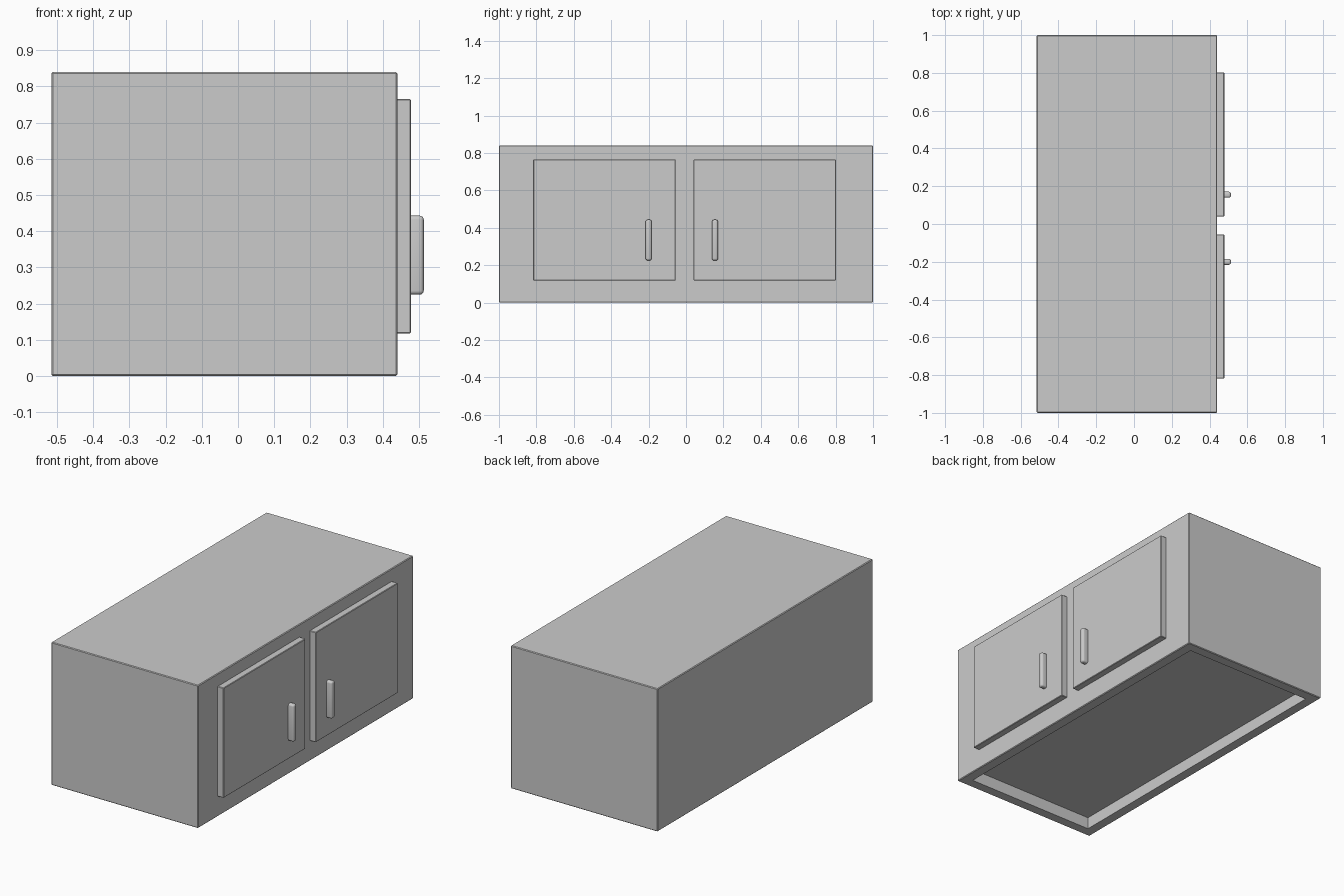
import bpy, bmesh
from mathutils import Vector

cube = bpy.data.objects.get("Cube")
if cube:
    bpy.data.objects.remove(cube, do_unlink=True)

grey = bpy.data.materials.new("light grey")
grey.use_nodes = True
colour = (0.6, 0.6, 0.6, 1)
grey.diffuse_color = colour
grey.node_tree.nodes["Principled BSDF"].inputs["Base Color"].default_value = colour


def box(name, low, high, bevel=0.0, segments=1, recess=None):
    """Box between two corners; recess = (rim width, depth) sinks its underside."""
    low, high = Vector(low), Vector(high)
    bm = bmesh.new()
    bmesh.ops.create_cube(bm, size=1)
    for v in bm.verts:
        v.co = (low + high) / 2 + v.co * (high - low)
    outer_edges = list(bm.edges)
    if recess:
        rim, depth = recess
        base = min(bm.faces, key=lambda f: f.calc_center_median().z)
        bmesh.ops.inset_region(bm, faces=[base], thickness=rim)
        # Extrude the inner panel upward to form the recess walls
        panel = bmesh.ops.extrude_discrete_faces(bm, faces=[base])["faces"][0]
        bmesh.ops.translate(bm, verts=panel.verts, vec=(0, 0, depth))
    if bevel:
        bmesh.ops.bevel(bm, geom=outer_edges, offset=bevel, segments=segments,
                        profile=0.5, affect='EDGES')
    bmesh.ops.recalc_face_normals(bm, faces=bm.faces)
    mesh = bpy.data.meshes.new(name)
    bm.to_mesh(mesh)
    bm.free()
    mesh.materials.append(grey)
    obj = bpy.data.objects.new(name, mesh)
    bpy.context.collection.objects.link(obj)
    return obj


# Cabinet body with a shallow recess underneath
box("cabinet_body", (-0.515, -1, 0), (0.44, 1, 0.84), bevel=0.004, recess=(0.085, 0.07))

# Doors and their rounded upright handles
for side, y_low, y_high, y_handle in (("front", -0.817, -0.055, -0.2),
                                      ("back", 0.04, 0.802, 0.155)):
    box(side + "_door", (0.436, y_low, 0.118), (0.478, y_high, 0.765), bevel=0.003)
    handle = box(side + "_handle", (0.465, y_handle - 0.016, 0.225),
                 (0.513, y_handle + 0.016, 0.443), bevel=0.011, segments=4)
    handle.data.shade_smooth()
